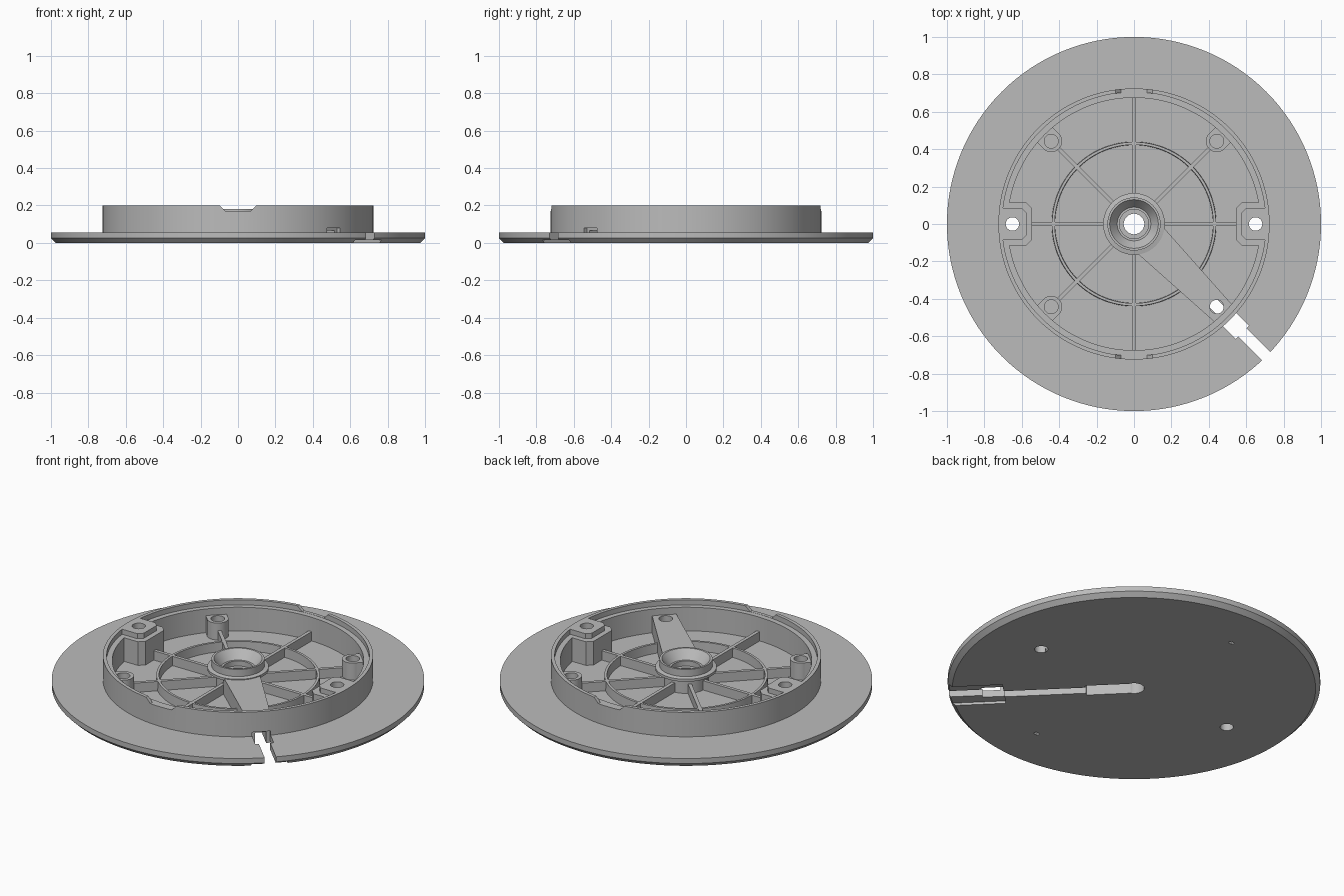
import bpy, bmesh, math
from mathutils import Matrix

cube = bpy.data.objects.get("Cube")
if cube:
    bpy.data.objects.remove(cube, do_unlink=True)

grey = bpy.data.materials.new("plain grey")
grey.use_nodes = True
grey.diffuse_color = (0.5, 0.5, 0.5, 1)
grey.node_tree.nodes["Principled BSDF"].inputs["Base Color"].default_value = (0.5, 0.5, 0.5, 1)


def finish(name, bm, matrix=None):
    if matrix:
        bm.transform(matrix)
    bmesh.ops.recalc_face_normals(bm, faces=bm.faces[:])
    mesh = bpy.data.meshes.new(name)
    bm.to_mesh(mesh)
    bm.free()
    mesh.materials.append(grey)
    obj = bpy.data.objects.new(name, mesh)
    bpy.context.collection.objects.link(obj)
    return obj


def lathe(name, profile, steps=128):
    """Spin a closed (radius, height) profile about z."""
    bm = bmesh.new()
    rings = []
    for i in range(steps):
        a = math.tau * i / steps
        rings.append([bm.verts.new((r * math.cos(a), r * math.sin(a), z)) for r, z in profile])
    n = len(profile)
    for i in range(steps):
        p, q = rings[i], rings[(i + 1) % steps]
        for j in range(n):
            k = (j + 1) % n
            bm.faces.new((p[j], q[j], q[k], p[k]))
    return finish(name, bm)


def prism(name, points, z0, z1, matrix=None):
    """Extrude a flat outline between two heights."""
    bm = bmesh.new()
    low = [bm.verts.new((x, y, z0)) for x, y in points]
    high = [bm.verts.new((x, y, z1)) for x, y in points]
    bm.faces.new(low)
    bm.faces.new(high)
    n = len(points)
    for i in range(n):
        j = (i + 1) % n
        bm.faces.new((low[i], low[j], high[j], high[i]))
    return finish(name, bm, matrix)


def bar(name, x0, x1, half, z0, z1, matrix=None):
    return prism(name, [(x0, -half), (x1, -half), (x1, half), (x0, half)], z0, z1, matrix)


def rod(name, x, y, r, z0, z1):
    pts = [(x + r * math.cos(math.tau * i / 32), y + r * math.sin(math.tau * i / 32)) for i in range(32)]
    return prism(name, pts, z0, z1)


def turn(deg):
    return Matrix.Rotation(math.radians(deg), 4, "Z")


def cut(targets, cutter):
    """Subtract the cutter from each target, then discard it."""
    for obj in targets:
        mod = obj.modifiers.new("cut", "BOOLEAN")
        mod.operation = "DIFFERENCE"
        mod.solver = "EXACT"
        mod.object = cutter
        bpy.context.view_layer.update()
        graph = bpy.context.evaluated_depsgraph_get()
        mesh = bpy.data.meshes.new_from_object(obj.evaluated_get(graph))
        obj.modifiers.clear()
        obj.data = mesh
    bpy.data.objects.remove(cutter, do_unlink=True)


FLOOR = 0.03
POST = 0.13
SLOT = turn(-45)
parts = []

# Flanged dish with stepped wall
dish = lathe("flanged_dish", [
    (0.055, 0), (0.975, 0), (1, 0.025), (1, 0.055), (0.725, 0.055), (0.725, 0.2),
    (0.705, 0.2), (0.705, 0.17), (0.675, 0.17), (0.675, FLOOR), (0.055, FLOOR)])

# Central cup with collar
hub = lathe("center_hub", [
    (0.055, FLOOR), (0.12, FLOOR), (0.12, 0.11), (0.165, 0.12), (0.165, 0.135),
    (0.142, 0.14), (0.142, 0.182), (0.13, 0.182), (0.09, 0.13), (0.078, 0.13),
    (0.078, 0.1), (0.055, 0.1)], 64)

# Ring rib and radial ribs
ring = lathe("ring_rib", [(0.422, FLOOR), (0.44, FLOOR), (0.438, 0.085), (0.424, 0.085)], 96)
for i in range(7):
    angle = i * 45
    end = 0.575 if angle % 90 else (0.68 if angle % 180 else 0.55)
    parts.append(bar("radial_rib", 0.11, end, 0.01, FLOOR, 0.085, turn(angle)))

# Cover over the cable channel
cover = prism("channel_cover", [(0.1, -0.1), (0.69, -0.065), (0.69, 0.065), (0.1, 0.1)],
              FLOOR, POST, SLOT)

# Screw posts joined to the wall
for angle in (45, 135, 225, 315):
    x, y = (0.626 * f(math.radians(angle)) for f in (math.cos, math.sin))
    post = rod("screw_post", x, y, 0.058, FLOOR, POST)
    web = bar("post_web", 0.626, 0.69, 0.057, FLOOR, POST, turn(angle))
    solids = [post, web]
    if angle == 315:
        # The cover already fills this corner
        for obj in solids:
            bpy.data.objects.remove(obj, do_unlink=True)
        solids = [cover]
    else:
        parts += solids
    cut(solids, rod("hole_cutter", x, y, 0.037, 0.06, 0.3))

# Mounting pads with through holes
for side in (0, 180):
    m = turn(side)
    ledge = prism("pad_ledge", [(0.7, -0.115), (0.575, -0.115), (0.545, -0.085), (0.545, 0.085),
                                (0.575, 0.115), (0.7, 0.115)], FLOOR, 0.17, m)
    pad = prism("mounting_pad", [(0.71, -0.085), (0.6, -0.085), (0.575, -0.06), (0.575, 0.06),
                                 (0.6, 0.085), (0.71, 0.085)], 0.16, 0.2, m)
    parts += [ledge, pad]
    x = 0.65 if side == 0 else -0.65
    cut([dish, ledge, pad], rod("hole_cutter", x, 0, 0.036, -0.1, 0.4))

# Sloped notches in the wall and small pockets beneath
for side in (0, 180):
    m = turn(side) @ Matrix.Rotation(math.radians(90), 4, "X")
    cut([dish], prism("notch_cutter", [(-0.07, 0.171), (0.07, 0.171), (0.11, 0.211), (-0.11, 0.211)],
                      0.69, 0.76, m))
    cut([dish], bar("pocket_cutter", 0.705, 0.725, 0.015, -0.1, 0.02, turn(side + 97 - 180)))

# Cable channel: inner trough, narrow run, wall opening, rim slit, shallow recess
for x0, x1, half, top in ((0, 0.26, 0.05, 0.07), (0.25, 0.72, 0.03, 0.065), (0.7, 0.82, 0.05, 0.08),
                          (0.8, 1.1, 0.031, 0.1), (0.7, 1.1, 0.1, 0.015)):
    cut([dish, hub, ring, cover], bar("channel_cutter", x0, x1, half, -0.1, top, SLOT))

# Smooth curved faces, keep edges sharp
for obj in parts + [dish, hub, ring, cover]:
    for poly in obj.data.polygons:
        poly.use_smooth = True
    obj.data.set_sharp_from_angle(angle=math.radians(30))
